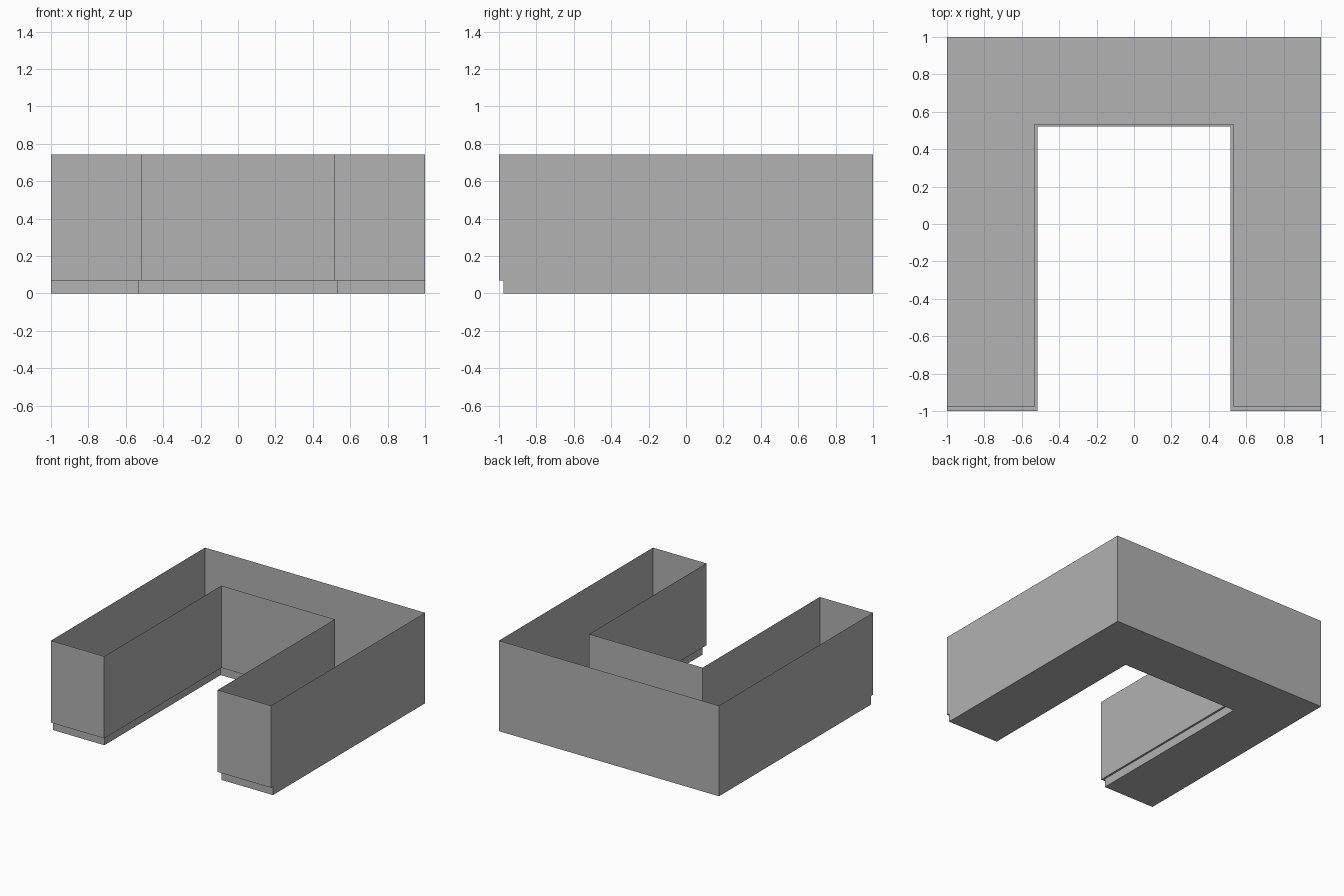
import bpy
import bmesh

cube = bpy.data.objects.get("Cube")
if cube:
    bpy.data.objects.remove(cube, do_unlink=True)

HEIGHT, KICK_HEIGHT = 0.744, 0.07

grey = bpy.data.materials.new("plain grey")
grey.use_nodes = True
colour = (0.445, 0.445, 0.445, 1.0)
grey.diffuse_color = colour
grey.node_tree.nodes["Principled BSDF"].inputs["Base Color"].default_value = colour


def u_outline(inner_x, inner_y, front):
    """U-shaped plan, clockwise from the front right corner."""
    return [(-1, front), (-1, 1), (1, 1), (1, front),
            (inner_x, front), (inner_x, inner_y),
            (-inner_x, inner_y), (-inner_x, front)]


def ring(bm, outline, z):
    return [bm.verts.new((x, y, z)) for x, y in outline]


def walls(bm, low, high):
    for i in range(len(low)):
        j = (i + 1) % len(low)
        bm.faces.new((low[j], low[i], high[i], high[j]))


def finish(bm, name):
    mesh = bpy.data.meshes.new(name)
    bm.to_mesh(mesh)
    bm.free()
    mesh.materials.append(grey)
    obj = bpy.data.objects.new(name, mesh)
    bpy.context.collection.objects.link(obj)
    return obj


body_plan = u_outline(0.516, 0.52, -1.0)
kick_plan = u_outline(0.532, 0.535, -0.975)

# Open-topped counter walls, with a ledge overhanging the toe kick
bm = bmesh.new()
low = ring(bm, body_plan, KICK_HEIGHT)
walls(bm, low, ring(bm, body_plan, HEIGHT))
inset = ring(bm, kick_plan, KICK_HEIGHT)
for i in range(3, 8):
    j = (i + 1) % 8
    bm.faces.new((low[i], low[j], inset[j], inset[i]))
bmesh.ops.delete(bm, geom=[v for v in bm.verts if not v.link_faces], context='VERTS')
finish(bm, "counter_body")

# Recessed toe kick with the floor panel
bm = bmesh.new()
base = ring(bm, kick_plan, 0.0)
walls(bm, base, ring(bm, kick_plan, KICK_HEIGHT))
bm.faces.new(base)
finish(bm, "toe_kick")
